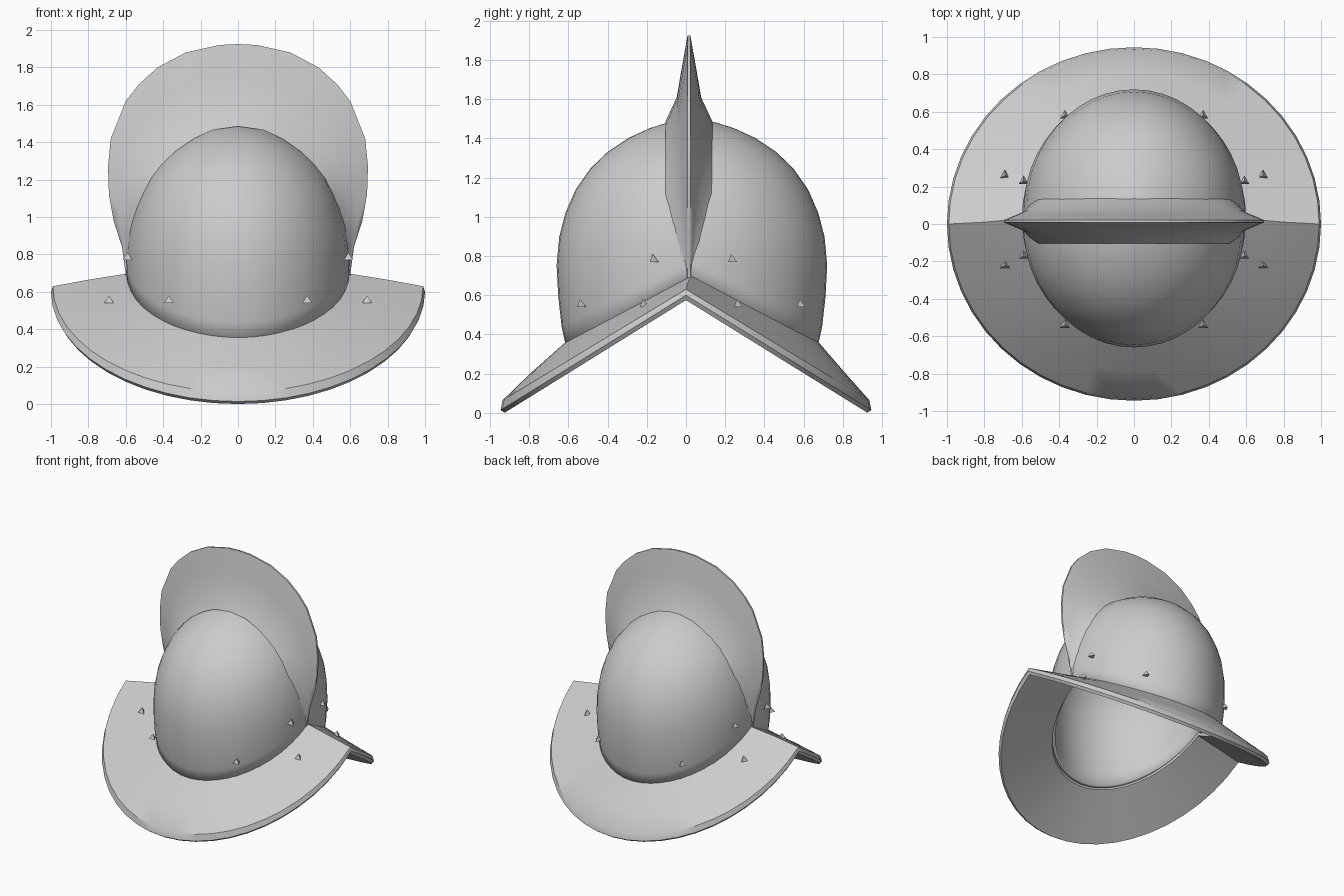
import bpy, bmesh
from math import sin, cos, pi, radians

if "Cube" in bpy.data.objects:
    bpy.data.objects.remove(bpy.data.objects["Cube"])

DOME_Y = 0.03          # the bowl sits slightly towards the back
RX, RY = 0.60, 0.69    # bowl radii
PROFILE = [(0.25, 0.90), (0.36, 0.94), (0.5, 0.98), (0.75, 1.0), (0.9, 0.98), (1.0, 0.945),
           (1.1, 0.89), (1.2, 0.81), (1.3, 0.68), (1.38, 0.53), (1.44, 0.36),
           (1.48, 0.19), (1.5, 0.0)]
SEG = 48


def scale_at(z):
    """Bowl radius factor at height z."""
    for (z0, r0), (z1, r1) in zip(PROFILE, PROFILE[1:]):
        if z <= z1:
            return r0 + (r1 - r0) * max(0, (z - z0) / (z1 - z0))
    return 0.0


def loft(name, rings, close_ring=True, close_loft=False, caps=False, angle=35):
    """Skin a list of equally long point rings."""
    bm = bmesh.new()
    rows = [[bm.verts.new(p) for p in ring] for ring in rings]
    pairs = list(zip(rows, rows[1:]))
    if close_loft:
        pairs.append((rows[-1], rows[0]))
    n = len(rows[0])
    for a, b in pairs:
        for i in range(n if close_ring else n - 1):
            j = (i + 1) % n
            bm.faces.new((a[i], a[j], b[j], b[i]))
    if caps:
        bm.faces.new(rows[0])
        bm.faces.new(rows[-1])
    bmesh.ops.remove_doubles(bm, verts=bm.verts, dist=1e-5)
    bmesh.ops.recalc_face_normals(bm, faces=bm.faces)
    me = bpy.data.meshes.new(name)
    bm.to_mesh(me)
    bm.free()
    ob = bpy.data.objects.new(name, me)
    bpy.context.collection.objects.link(ob)
    bpy.ops.object.select_all(action='DESELECT')
    ob.select_set(True)
    bpy.context.view_layer.objects.active = ob
    bpy.ops.object.shade_smooth_by_angle(angle=radians(angle))
    return ob


angles = [2 * pi * i / SEG for i in range(SEG)]

# Hollow bowl whose lower edge follows the folded brim
levels = [0, 0.12, 0.25, 0.38, 0.5, 0.6, 0.7, 0.79, 0.86, 0.92, 0.96, 0.985, 1]
rings = []
for u in levels:
    ring = []
    for a in angles:
        base = 0.66 - 0.53 * abs(RY * sin(a))
        z = base + (1.5 - base) * u
        s = scale_at(z)
        ring.append((RX * s * cos(a), DOME_Y + RY * s * sin(a), z))
    rings.append(ring)
bowl = loft("helmet_bowl", rings)
shell = bowl.modifiers.new("thickness", 'SOLIDIFY')
shell.thickness = 0.025
shell.offset = -1


# Brim folded down to front and back
def brim_ring(rx, ry, cy, top, slope):
    return [(rx * cos(a), cy + ry * sin(a), top - slope * abs(ry * sin(a))) for a in angles]


loft("brim", [brim_ring(0.58, 0.65, DOME_Y, 0.70, 0.53),
              brim_ring(0.80, 0.80, 0.01, 0.665, 0.575),
              brim_ring(0.99, 0.935, 0, 0.63, 0.605),
              brim_ring(1.0, 0.945, 0, 0.60, 0.62),
              brim_ring(0.985, 0.925, 0, 0.575, 0.621),
              brim_ring(0.58, 0.65, DOME_Y, 0.635, 0.53)], close_loft=True)

# Crest: thin rim flaring out to a wider foot on the bowl
outline = [(0.60, 0.69), (0.62, 0.84), (0.665, 0.98), (0.69, 1.12), (0.695, 1.27), (0.68, 1.42),
           (0.60, 1.62), (0.53, 1.71), (0.43, 1.80), (0.28, 1.88), (0.10, 1.92), (0, 1.925)]
foot_z = [0.68, 0.77, 0.86, 0.95, 1.04, 1.12, 1.21, 1.28, 1.35, 1.42, 1.465, 1.485]
sections = []
for k, ((ox, oz), fz) in enumerate(zip(outline, foot_z)):
    fx = RX * scale_at(fz) - 0.015 if k < 11 else 0
    w = 0.03 + 0.09 * min(1, k / 5)
    stations = [(0, w), (0.28, 0.52 * w), (0.6, 0.32 * w), (1, 0.007)]
    half = [(fx + (ox - fx) * t, h, fz + (oz - fz) * t) for t, h in stations]
    sections.append([(x, 0.015 - h, z) for x, h, z in half] +
                    [(x, 0.015 + h, z) for x, h, z in reversed(half)])
mirrored = [[(-x, y, z) for x, y, z in s] for s in sections[:-1]]
loft("crest", sections + mirrored[::-1], caps=True, angle=50)


# Small pointed rivets around the bowl and on the brim
def rivet(name, loc):
    bpy.ops.mesh.primitive_cone_add(vertices=3, radius1=0.03, depth=0.04, location=loc)
    bpy.context.object.name = name


for sx in (-1, 1):
    for sy in (-1, 1):
        rivet("bowl_side_rivet", (sx * 0.59, 0.03 + sy * 0.2, 0.79))
        rivet("bowl_rivet", (sx * 0.37, 0.02 + sy * 0.56, 0.56))
        rivet("brim_rivet", (sx * 0.69, 0.02 + sy * 0.24, 0.56))
